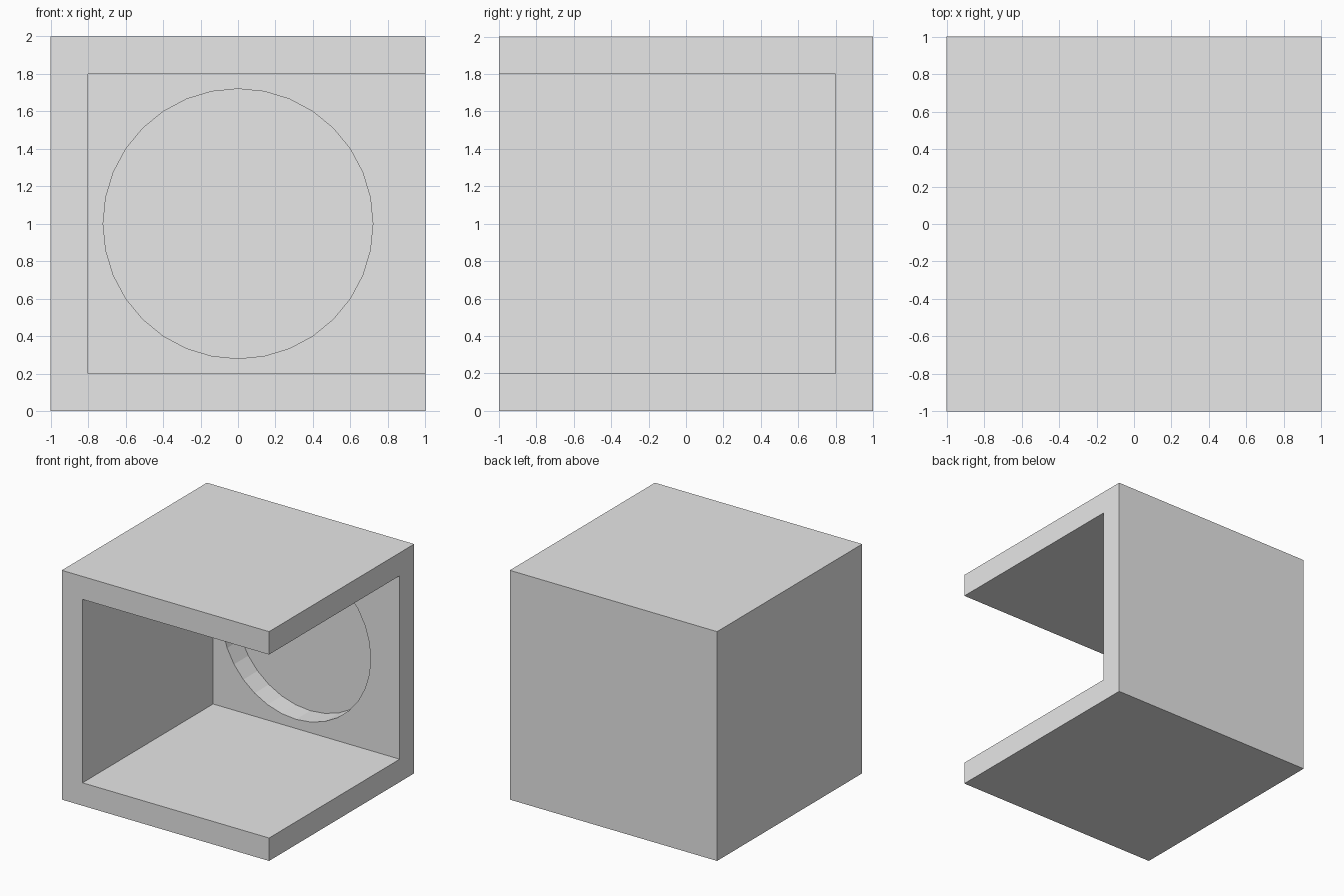
import bpy
from math import pi

cube = bpy.data.objects.get("Cube")
if cube:
    bpy.data.objects.remove(cube, do_unlink=True)

SIZE = 2.0
WALL = 0.2
HOLE_RADIUS = 0.72
BACK_SKIN = 0.003

# Single grey material
grey = bpy.data.materials.new("plain grey")
grey.use_nodes = True
colour = (0.8, 0.8, 0.8, 1)
grey.diffuse_color = colour
grey.node_tree.nodes["Principled BSDF"].inputs["Base Color"].default_value = colour


def box(name, low, high):
    """Box spanning two opposite corners."""
    middle = [(a + b) / 2 for a, b in zip(low, high)]
    bpy.ops.mesh.primitive_cube_add(size=1, location=middle)
    obj = bpy.context.object
    obj.name = name
    obj.scale = [b - a for a, b in zip(low, high)]
    bpy.ops.object.transform_apply(location=True, rotation=True, scale=True)
    obj.data.materials.append(grey)
    return obj


def cut(target, cutter):
    """Subtract the cutter and discard it."""
    cutter.hide_render = True
    mod = target.modifiers.new("cut", "BOOLEAN")
    mod.operation = "DIFFERENCE"
    mod.solver = "EXACT"
    mod.object = cutter
    bpy.context.view_layer.objects.active = target
    bpy.ops.object.modifier_apply(modifier=mod.name)
    bpy.data.objects.remove(cutter, do_unlink=True)


# Solid block
half = SIZE / 2
shell = box("open_box_shell", (-half, -half, 0), (half, half, SIZE))

# Room opening through the front and the +x side
inner = half - WALL
cut(shell, box("room_cutter", (-inner, -half - WALL, WALL),
               (half + WALL, inner, SIZE - WALL)))

# Round recess in the back wall, leaving a thin skin behind it
front, back = inner - WALL, half - BACK_SKIN
bpy.ops.mesh.primitive_cylinder_add(
    vertices=32, radius=HOLE_RADIUS, depth=back - front,
    location=(0, (front + back) / 2, half), rotation=(pi / 2, 0, 0))
recess = bpy.context.object
recess.name = "recess_cutter"
recess.data.materials.append(grey)
cut(shell, recess)
